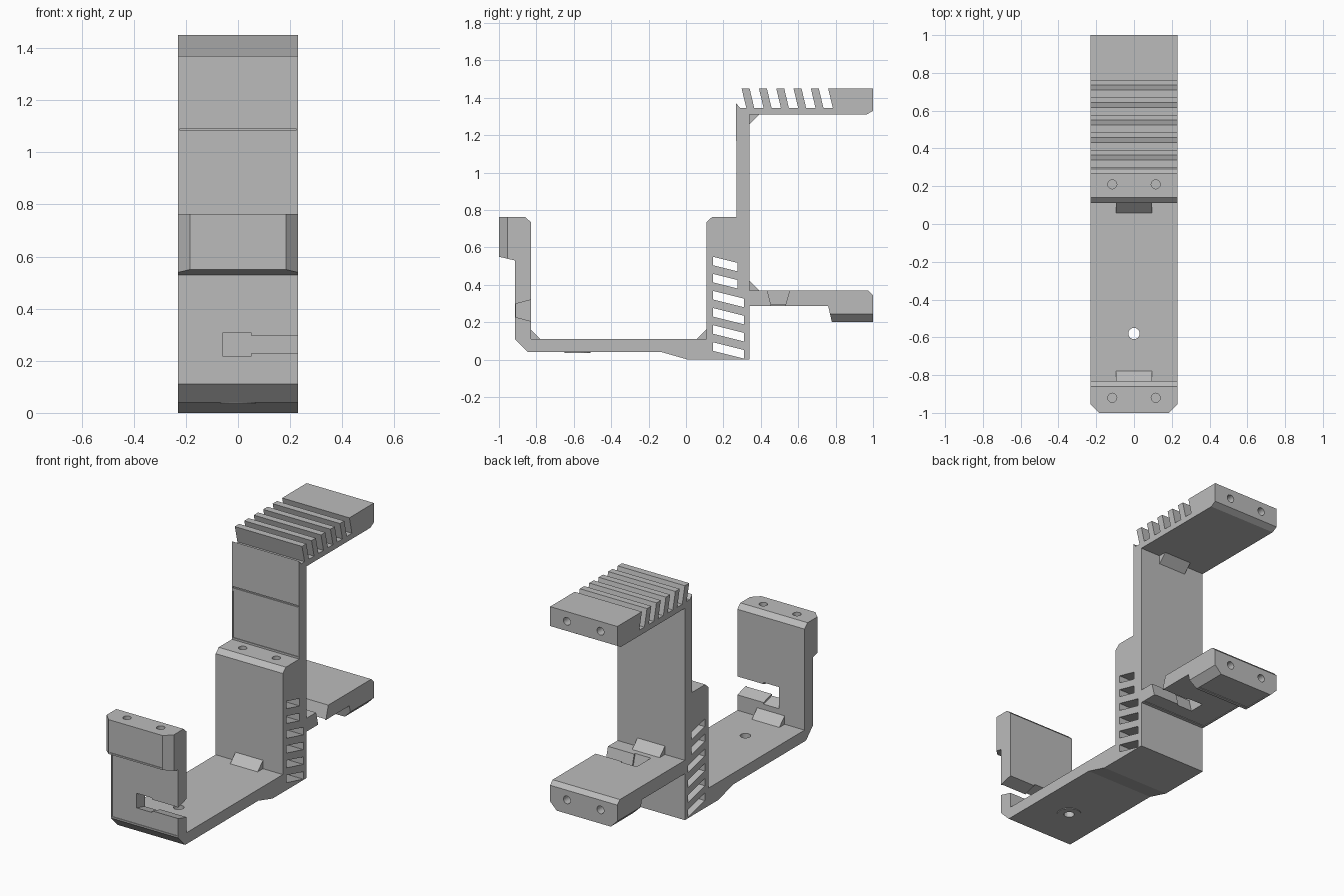
import bpy, bmesh
from mathutils import Vector, Matrix

cube = bpy.data.objects.get("Cube")
if cube:
    bpy.data.objects.remove(cube)

grey = bpy.data.materials.new("light grey plastic")
grey.use_nodes = True
GREY = (0.5, 0.5, 0.5, 1)
grey.diffuse_color = GREY
grey.node_tree.nodes["Principled BSDF"].inputs["Base Color"].default_value = GREY

HALF = 0.23  # half width of the bracket


def finish(name, bm):
    bmesh.ops.recalc_face_normals(bm, faces=bm.faces)
    mesh = bpy.data.meshes.new(name)
    bm.to_mesh(mesh)
    bm.free()
    mesh.materials.append(grey)
    obj = bpy.data.objects.new(name, mesh)
    bpy.context.scene.collection.objects.link(obj)
    return obj


def prism(name, outline, x0=-HALF, x1=HALF):
    """Extrude a (y, z) outline across x."""
    bm = bmesh.new()
    face = bm.faces.new([bm.verts.new((x0, y, z)) for y, z in outline])
    ext = bmesh.ops.extrude_face_region(bm, geom=[face])["geom"]
    verts = [v for v in ext if isinstance(v, bmesh.types.BMVert)]
    bmesh.ops.translate(bm, vec=(x1 - x0, 0, 0), verts=verts)
    return finish(name, bm)


def box(name, x, y, z):
    return prism(name, [(y[0], z[0]), (y[1], z[0]), (y[1], z[1]), (y[0], z[1])], *x)


def rod(name, centre, axis, radius, length):
    bm = bmesh.new()
    turn = Vector((0, 0, 1)).rotation_difference(Vector(axis)).to_matrix().to_4x4()
    bmesh.ops.create_cone(bm, cap_ends=True, segments=24, radius1=radius, radius2=radius,
                          depth=length, matrix=Matrix.Translation(centre) @ turn)
    return finish(name, bm)


def combine(body, tool, operation="DIFFERENCE"):
    """Apply a boolean and discard the helper."""
    tool.hide_render = True
    mod = body.modifiers.new("boolean", "BOOLEAN")
    mod.operation, mod.solver, mod.object = operation, "EXACT", tool
    bpy.context.view_layer.update()
    mesh = bpy.data.meshes.new_from_object(
        body.evaluated_get(bpy.context.evaluated_depsgraph_get()))
    body.modifiers.clear()
    body.data = mesh
    bpy.data.objects.remove(tool)


# Comb of slanted teeth on the upper arm, listed from back to front
teeth = []
for k in reversed(range(5)):
    y = 0.34 + 0.0925 * k
    teeth += [(y + 0.05, 1.45), (y + 0.075, 1.345), (y + 0.025, 1.345), (y, 1.45)]
teeth += [(0.297, 1.45), (0.323, 1.345), (0.29, 1.345), (0.268, 1.37)]

# Main bracket silhouette: foot, lower arm, column, upper arm, tray and front plate
outline = [
    (0.01, 0), (0.34, 0), (0.34, 0.287), (0.76, 0.287), (0.78, 0.2), (1, 0.2),
    (1, 0.345), (0.975, 0.37), (0.34, 0.37), (0.34, 1.31), (0.965, 1.31), (1, 1.33),
    (1, 1.45)] + teeth + [
    (0.27, 0.763), (0.14, 0.763), (0.11, 0.735), (0.11, 0.11), (-0.83, 0.11),
    (-0.83, 0.735), (-0.86, 0.763), (-1, 0.763), (-1, 0.55), (-0.915, 0.53),
    (-0.915, 0.11), (-0.845, 0.04), (-0.13, 0.04)]
bracket = prism("bracket", outline)

# Raised collar under the tray with a screw hole through it
combine(bracket, rod("collar", (0, -0.58, 0.046), (0, 0, 1), 0.07, 0.02), "UNION")
combine(bracket, rod("screw_hole", (0, -0.58, 0.08), (0, 0, 1), 0.03, 0.3))

# Slanted vents through the column
for k in range(6):
    z = 0.55 - 0.0915 * k
    end = 0.275 if k < 2 else 0.31
    drop = 0.25 * (end - 0.145)
    vent = [(0.145, z), (0.145, z - 0.046), (end, z - 0.046 - drop), (end, z - drop)]
    combine(bracket, prism("vent", vent, -0.3, 0.3))

# Tapered keyhole slots, open on the left side
for x0, x1, grow in ((0.05, 0.3, 0), (-0.057, 0.0505, 0.01)):
    front = [(-0.94, 0.235 - grow), (-0.94, 0.29 + grow),
             (-0.82, 0.322 + grow), (-0.82, 0.203 - grow)]
    lower = [(0.463 - grow, 0.26), (0.523 + grow, 0.26),
             (0.557 + grow, 0.38), (0.432 - grow, 0.38)]
    for slot in (front, lower):
        combine(bracket, prism("keyhole", slot, x0, x1))

# Chamfered corners and pin holes on both sides
for side in (-1, 1):
    for tip, inner, level in (((0, -1, 0), (-1, -0.955), (0.5, 0.8)),
                              ((0, 0, -1), (0.2, 0.245), (0.7, 1.1))):
        bm = bmesh.new()
        corner = [(0.185, inner[0]), (0.23, inner[1]), (0.3, inner[1] + 0.07),
                  (0.3, inner[0] - 0.07), (0.115, inner[0] - 0.07)]
        rings = []
        for t in level:
            rings.append([bm.verts.new((side * x, d, t) if tip[1] else (side * x, t, d))
                          for x, d in corner])
        bm.faces.new(rings[0])
        bm.faces.new(rings[1])
        for i in range(5):
            j = (i + 1) % 5
            bm.faces.new((rings[0][i], rings[0][j], rings[1][j], rings[1][i]))
        combine(bracket, finish("corner_cutter", bm))
    x = side * 0.115
    for centre, axis in (((x, -0.92, 0.763), (0, 0, 1)), ((x, 0.21, 0.763), (0, 0, 1)),
                         ((x, 1, 0.285), (0, 1, 0)), ((x, 1, 1.39), (0, 1, 0))):
        combine(bracket, rod("pin_hole", centre, axis, 0.024, 0.2))

# Shallow recessed panels and the groove across the column
wide, narrow = (-0.222, 0.222), (-0.177, 0.177)
for x, y, z in ((wide, (-0.95, -0.911), (0.12, 0.515)),
                (narrow, (-1.05, -0.996), (0.56, 0.722)),
                (wide, (0.2, 0.274), (0.775, 1.063)),
                (wide, (0.25, 0.276), (1.083, 1.092)),
                (wide, (0.36, 0.75), (0.25, 0.291)),
                (narrow, (0.8, 0.96), (0.15, 0.204))):
    combine(bracket, box("panel_cutter", x, y, z))

# Small wedges bracing the inside corners
for name, y, z, dy, dz in (("tray_front_wedge", -0.83, 0.11, 1, 1),
                           ("tray_back_wedge", 0.11, 0.11, -1, 1),
                           ("lower_arm_wedge", 0.34, 0.37, 1, 1),
                           ("upper_arm_wedge", 0.34, 1.31, 1, -1)):
    prism(name, [(y, z), (y + 0.052 * dy, z), (y, z + 0.052 * dz)], -0.094, 0.094)
